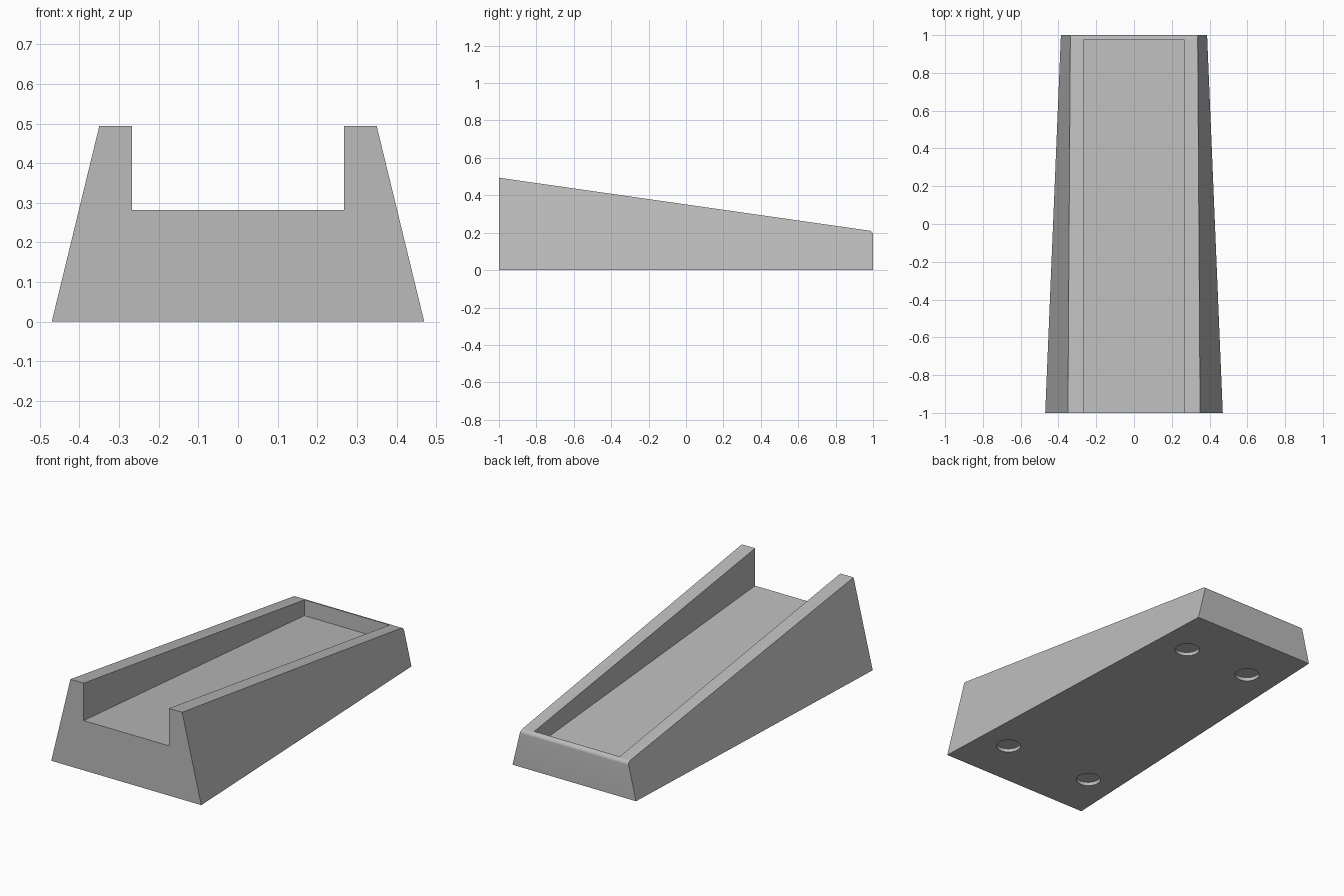
import bpy
import bmesh

old = bpy.data.objects.get("Cube")
if old:
    bpy.data.objects.remove(old, do_unlink=True)

grey = bpy.data.materials.new("plain grey")
grey.use_nodes = True
colour = (0.5, 0.5, 0.5, 1)
grey.diffuse_color = colour
grey.node_tree.nodes["Principled BSDF"].inputs["Base Color"].default_value = colour


def finish(name, bm):
    bmesh.ops.recalc_face_normals(bm, faces=bm.faces)
    mesh = bpy.data.meshes.new(name)
    bm.to_mesh(mesh)
    bm.free()
    mesh.materials.append(grey)
    obj = bpy.data.objects.new(name, mesh)
    bpy.context.collection.objects.link(obj)
    return obj


def loft(front, back):
    """Join two matching end outlines into a closed solid."""
    bm = bmesh.new()
    a = [bm.verts.new(p) for p in front]
    b = [bm.verts.new(p) for p in back]
    bm.faces.new(a)
    bm.faces.new(b)
    for i in range(len(a)):
        j = (i + 1) % len(a)
        bm.faces.new((a[i], a[j], b[j], b[i]))
    return bm


def section(y, low_half, low_z, high_half, high_z):
    return [(-low_half, y, low_z), (low_half, y, low_z),
            (high_half, y, high_z), (-high_half, y, high_z)]


# Tapered wedge body with a rounded top edge at the back
bm = loft(section(-1, 0.47, 0, 0.35, 0.494), section(1, 0.387, 0, 0.337, 0.208))
edge = [e for e in bm.edges if all(v.co.y > 0 and v.co.z > 0.1 for v in e.verts)]
bmesh.ops.bevel(bm, geom=edge, offset=0.018, segments=6, profile=0.5, affect='EDGES')
body = finish("wedge_stand", bm)

# Sloping channel, open at the front and closed at the back
slope = (0.122 - 0.282) / 1.975
cutters = [finish("channel_cutter", loft(
    section(-1.1, 0.267, 0.282 - 0.1 * slope, 0.267, 0.8),
    section(0.975, 0.267, 0.122, 0.267, 0.8)))]

# Shallow round recesses for the feet pads
for y, x in ((-0.715, 0.28), (0.694, 0.21)):
    for side in (-1, 1):
        bm = bmesh.new()
        bmesh.ops.create_cone(bm, cap_ends=True, segments=40, radius1=0.065,
                              radius2=0.065, depth=0.04)
        bmesh.ops.translate(bm, verts=bm.verts, vec=(side * x, y, 0))
        cutters.append(finish("foot_recess_cutter", bm))

# Cut the body, then drop the cutters
bpy.ops.object.select_all(action='DESELECT')
body.select_set(True)
bpy.context.view_layer.objects.active = body
for cutter in cutters:
    cutter.hide_render = True
    mod = body.modifiers.new("cut", 'BOOLEAN')
    mod.operation = 'DIFFERENCE'
    mod.solver = 'EXACT'
    mod.object = cutter
    bpy.ops.object.modifier_apply(modifier=mod.name)
    bpy.data.objects.remove(cutter, do_unlink=True)

bpy.ops.object.shade_smooth_by_angle(angle=0.5)
